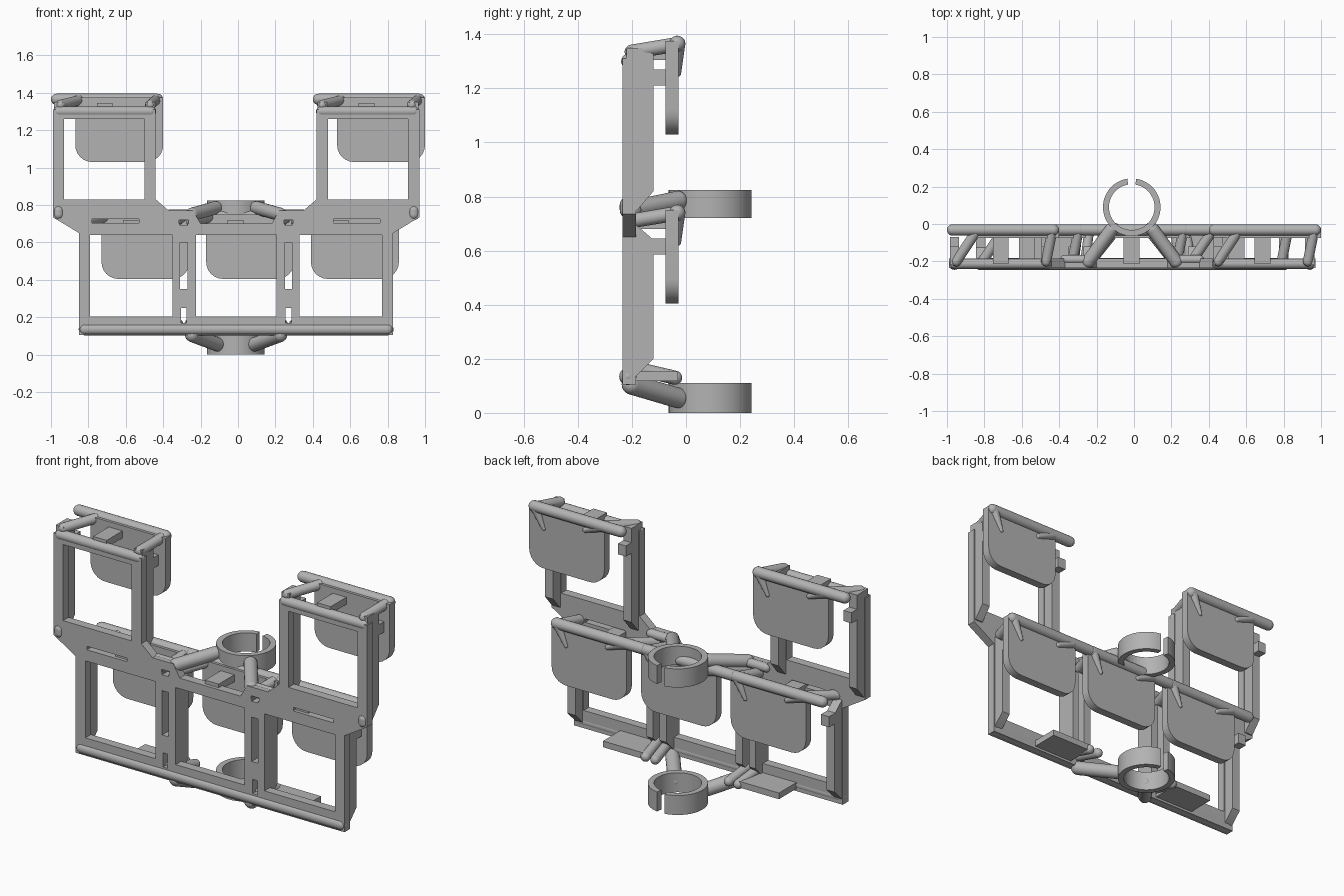
import bpy, bmesh, math
from mathutils import Vector, Matrix

old = bpy.data.objects.get("Cube")
if old:
    bpy.data.objects.remove(old, do_unlink=True)

GREY = bpy.data.materials.new("plain grey")
GREY.use_nodes = True
GREY.diffuse_color = (0.45, 0.45, 0.45, 1)
GREY.node_tree.nodes["Principled BSDF"].inputs["Base Color"].default_value = (0.45, 0.45, 0.45, 1)
parts = []
CX = -0.01   # mirror line of the frame


def add_mesh(name, me):
    me.materials.clear()
    me.materials.append(GREY)
    ob = bpy.data.objects.new(name, me)
    bpy.context.collection.objects.link(ob)
    parts.append(ob)
    return ob


def from_bm(name, bm):
    bmesh.ops.recalc_face_normals(bm, faces=bm.faces)
    me = bpy.data.meshes.new(name)
    bm.to_mesh(me)
    bm.free()
    return add_mesh(name, me)


def box(name, x, y, z):
    bm = bmesh.new()
    bmesh.ops.create_cube(bm, size=1)
    for v in bm.verts:
        v.co = [a + (b - a) * (c + 0.5) for (a, b), c in zip((x, y, z), v.co)]
    return from_bm(name, bm)


def rod(name, a, b, r, r2=None):
    """Round bar from a to b with ball ends."""
    a, b = Vector(a), Vector(b)
    r2 = r2 or r
    d = b - a
    turn = d.to_track_quat('Z', 'Y').to_matrix().to_4x4()
    bm = bmesh.new()
    bmesh.ops.create_cone(bm, cap_ends=True, segments=20, radius1=r, radius2=r2,
                          depth=d.length, matrix=Matrix.Translation((a + b) / 2) @ turn)
    for p, q in ((a, r), (b, r2)):
        bmesh.ops.create_uvsphere(bm, u_segments=20, v_segments=10, radius=q,
                                  matrix=Matrix.Translation(p) @ turn)
    return from_bm(name, bm)


def panel(name, outline, y0, y1, holes=()):
    """Flat xz outline with holes, thick from y0 to y1."""
    cu = bpy.data.curves.new(name, 'CURVE')
    cu.dimensions = '2D'
    cu.fill_mode = 'BOTH'
    cu.extrude = (y1 - y0) / 2
    for loop in [outline, *holes]:
        s = cu.splines.new('POLY')
        s.points.add(len(loop) - 1)
        for p, (x, z) in zip(s.points, loop):
            p.co = (x, z, 0, 1)
        s.use_cyclic_u = True
    tmp = bpy.data.objects.new(name, cu)
    bpy.context.collection.objects.link(tmp)
    me = bpy.data.meshes.new_from_object(tmp.evaluated_get(bpy.context.evaluated_depsgraph_get()))
    bpy.data.objects.remove(tmp, do_unlink=True)
    me.transform(Matrix.Translation((0, (y0 + y1) / 2, 0)) @ Matrix.Rotation(math.pi / 2, 4, 'X'))
    return add_mesh(name, me)


def wall(name, x0, x1, profile):
    """yz profile swept from x0 to x1."""
    bm = bmesh.new()
    f = bm.faces.new([bm.verts.new((x0, y, z)) for y, z in profile])
    ext = bmesh.ops.extrude_face_region(bm, geom=[f])
    for v in ext["geom"]:
        if isinstance(v, bmesh.types.BMVert):
            v.co.x = x1
    return from_bm(name, bm)


def rect(s, x0, x1, z0, z1):
    return [(CX + s * x, z) for x, z in ((x0, z0), (x1, z0), (x1, z1), (x0, z1))]


# Front frame: one panel with all its windows and slots
half = [(0.84, 0.105), (0.84, 0.65), (0.98, 0.735), (0.98, 1.31), (0.43, 1.31),
        (0.43, 0.83), (0.36, 0.77), (0.23, 0.77), (0.19, 0.70)]
outline = [(CX + x, z) for x, z in half] + [(CX - x, z) for x, z in reversed(half)]
holes = [rect(1, -0.215, 0.215, 0.205, 0.64)]
for s in (1, -1):
    holes += [rect(s, 0.34, 0.78, 0.205, 0.64), rect(s, 0.49, 0.92, 0.83, 1.26),
              rect(s, 0.26, 0.30, 0.35, 0.60), rect(s, 0.265, 0.295, 0.17, 0.25),
              rect(s, 0.255, 0.305, 0.69, 0.72), rect(s, 0.52, 0.77, 0.705, 0.725)]
panel("front_frame", outline, -0.235, -0.185, holes)

# Deep uprights, chamfered at the bottom
low = [(-0.235, 0.11), (-0.20, 0.12), (-0.12, 0.20), (-0.12, 0.64), (-0.19, 0.70), (-0.235, 0.70)]
high = [(-0.22, 0.74), (-0.18, 0.75), (-0.12, 0.82), (-0.12, 1.35), (-0.22, 1.35)]
for s, side in ((1, "left"), (-1, "right")):
    for a, b in ((0.785, 0.835), (0.215, 0.26), (0.30, 0.34)):
        wall(side + "_lower_upright", CX + s * a, CX + s * b, low)
    for a, b in ((0.925, 0.975), (0.435, 0.485)):
        wall(side + "_upper_upright", CX + s * a, CX + s * b, high)
        box(side + "_upright_bracket", sorted((CX + s * a, CX + s * b)), (-0.13, -0.07), (1.21, 1.27))
    for a, b in ((0.785, 0.835),):
        box(side + "_shoulder_bracket", sorted((CX + s * a, CX + s * b)), (-0.13, -0.07), (0.585, 0.645))
    # Rounded frame edges
    rod(side + "_top_edge", (CX + s * 0.455, -0.212, 1.30), (CX + s * 0.95, -0.212, 1.30), 0.028)
    rod(side + "_shoulder_ball", (CX + s * 0.95, -0.215, 0.75), (CX + s * 0.95, -0.215, 0.77), 0.03)
    rod(side + "_shoulder_edge", (CX + s * 0.36, -0.19, 0.75), (CX + s * 0.25, -0.19, 0.75), 0.025)

    # Ring arms, foot pegs and foot slab
    rod(side + "_lower_ring_arm", (CX + s * 0.235, -0.20, 0.105), (CX + s * 0.10, -0.03, 0.055), 0.038)
    rod(side + "_upper_ring_arm", (CX + s * 0.235, -0.20, 0.75), (CX + s * 0.11, -0.03, 0.785), 0.036)
    for u in (0.25, 0.31):
        rod(side + "_foot_peg", (CX + s * u, -0.19, 0.165), (CX + s * (u - 0.02), -0.04, 0.13), 0.026)
    box(side + "_foot_slab", sorted((CX + s * 0.30, CX + s * 0.55)), (-0.2, -0.03), (0.118, 0.153))

rod("bottom_edge", (CX - 0.81, -0.215, 0.135), (CX + 0.81, -0.215, 0.135), 0.032)


# Hanging plates, each with a top bar, tab and struts
def hanging_plate(name, x, z):
    r, w, h = 0.09, 0.47, -0.365
    pts = [(x, z - 0.02), (x + w, z - 0.02)]
    for cx, start in ((x + w - r, 0), (x + r, -90)):
        pts += [(cx + r * math.cos(math.radians(start - k * 15)),
                 z + h + r + r * math.sin(math.radians(start - k * 15))) for k in range(7)]
    panel(name + "_plate", pts, -0.075, -0.028)
    rod(name + "_top_bar", (x - 0.10, -0.032, z - 0.03), (x + w - 0.03, -0.032, z - 0.03), 0.03)
    box(name + "_tab", (x + 0.115, x + 0.20), (-0.215, -0.06), (z - 0.09, z - 0.05))
    for a, b in ((-0.08, 0.02), (0.40, 0.43)):
        rod(name + "_strut", (x + a, -0.20, z - 0.06), (x + b, -0.05, z - 0.035), 0.027)
    rod(name + "_rear_rib_right", (x + 0.02, -0.03, z - 0.035), (x + 0.12, -0.03, z - 0.08), 0.027, 0.014)
    rod(name + "_rear_rib_left", (x + 0.43, -0.03, z - 0.035), (x + 0.38, -0.03, z - 0.14), 0.027, 0.012)


for name, x, z in (("upper_right", -0.87, 1.395), ("upper_left", 0.53, 1.395),
                   ("lower_right", -0.73, 0.77), ("lower_middle", -0.17, 0.77),
                   ("lower_left", 0.39, 0.77)):
    hanging_plate(name, x, z)

# Split clamp rings, open at the back
gap = math.radians(9)
angles = [math.pi / 2 + gap + k / 48 * (2 * math.pi - 2 * gap) for k in range(49)]
ring = [(0.154 * math.cos(t), 0.154 * math.sin(t)) for t in angles]
ring += [(0.122 * math.cos(t), 0.122 * math.sin(t)) for t in reversed(angles)]
for name, z0, z1 in (("lower_clamp_ring", 0.0, 0.11), ("upper_clamp_ring", 0.72, 0.825)):
    ob = panel(name, ring, z0, z1)
    # Lay the profile flat, with the gap towards the back
    ob.data.transform(Matrix.Translation((CX - 0.002, 0.09, z0 + z1)) @ Matrix.Rotation(-math.pi / 2, 4, 'X'))
    ob.data.transform(Matrix.Translation((0, 0, 0)))

# Smooth round parts, keep edges sharp
bpy.ops.object.select_all(action='DESELECT')
for ob in parts:
    ob.select_set(True)
bpy.context.view_layer.objects.active = parts[0]
bpy.ops.object.shade_smooth_by_angle(angle=math.radians(35))
